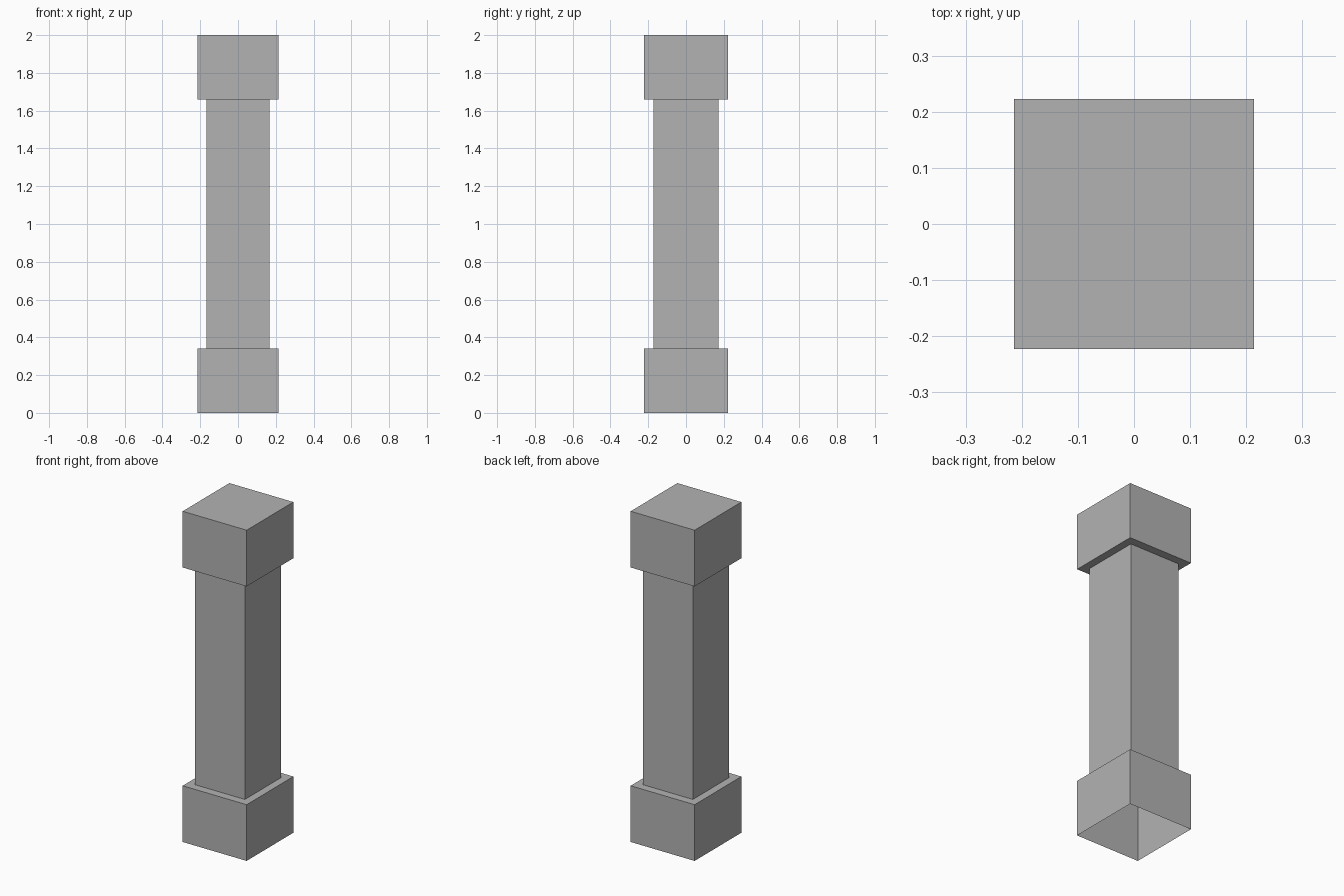
import bpy
import bmesh

cube = bpy.data.objects.get("Cube")
if cube:
    bpy.data.objects.remove(cube, do_unlink=True)

stone = bpy.data.materials.new("grey_stone")
stone.use_nodes = True
GREY = (0.45, 0.45, 0.45, 1.0)
stone.diffuse_color = GREY
stone.node_tree.nodes["Principled BSDF"].inputs["Base Color"].default_value = GREY


def block(name, half_x, half_y, z0, z1, open_ends=()):
    """Box from z0 to z1; open_ends lists the end directions left without a face."""
    bm = bmesh.new()
    bmesh.ops.create_cube(bm, size=2)
    for v in bm.verts:
        v.co = (v.co.x * half_x, v.co.y * half_y, z1 if v.co.z > 0 else z0)
    bm.normal_update()
    ends = [f for f in bm.faces if round(f.normal.z) in open_ends and abs(f.normal.z) > 0.5]
    bmesh.ops.delete(bm, geom=ends, context="FACES_ONLY")
    mesh = bpy.data.meshes.new(name)
    bm.to_mesh(mesh)
    bm.free()
    mesh.materials.append(stone)
    obj = bpy.data.objects.new(name, mesh)
    bpy.context.collection.objects.link(obj)


# Hollow plinth, open underneath
block("base", 0.214, 0.223, 0, 0.34, open_ends=(-1,))
# Square shaft, ends hidden by the blocks
block("shaft", 0.167, 0.173, 0.34, 1.66, open_ends=(-1, 1))
# Capital
block("capital", 0.214, 0.223, 1.66, 2)
